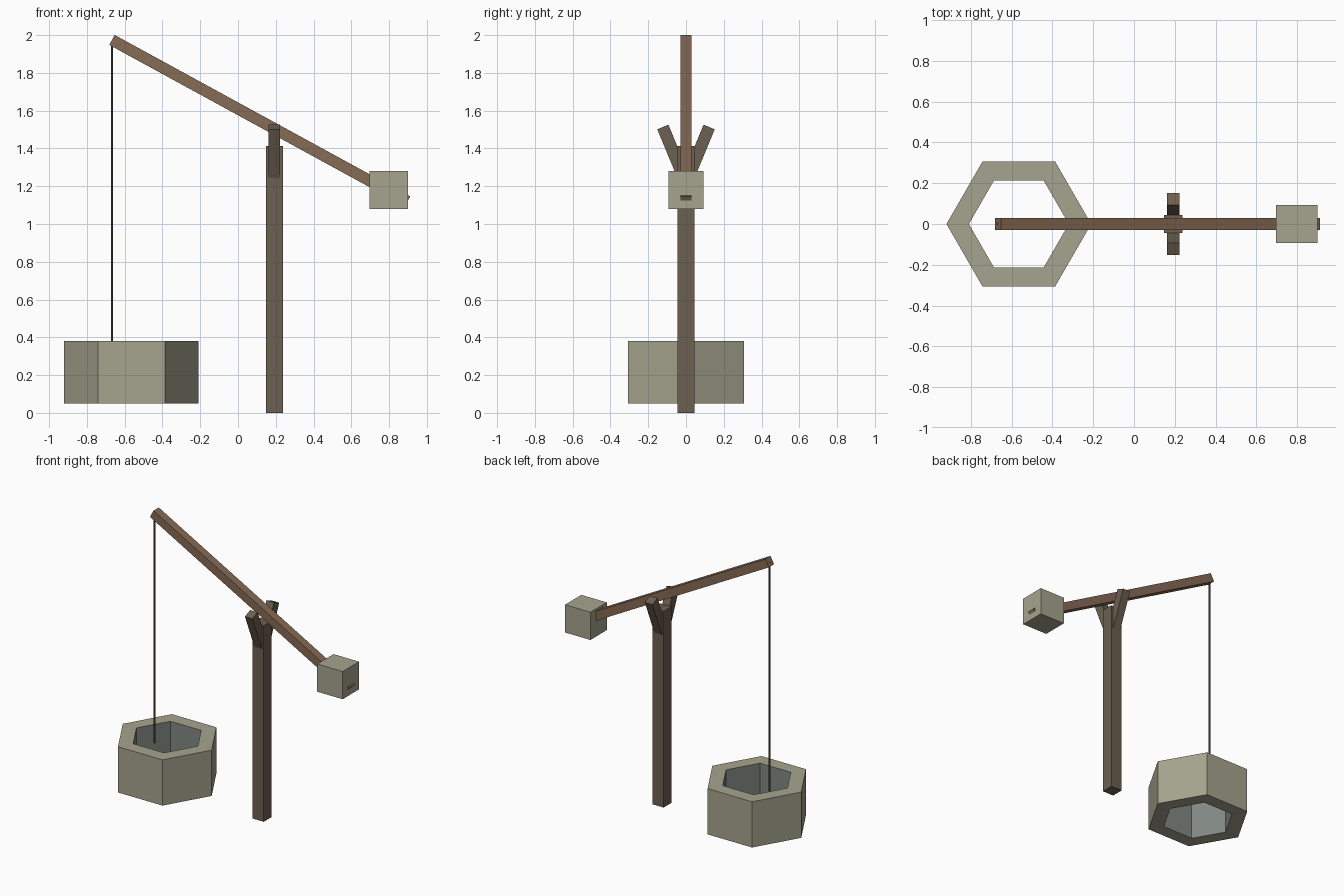
import bpy, bmesh
from math import sin, cos, pi, radians
from mathutils import Matrix

if "Cube" in bpy.data.objects:
    bpy.data.objects.remove(bpy.data.objects["Cube"])


def material(name, rgb):
    m = bpy.data.materials.new(name)
    m.diffuse_color = (*rgb, 1)
    m.use_nodes = True
    m.node_tree.nodes["Principled BSDF"].inputs["Base Color"].default_value = m.diffuse_color
    return m


DARK_WOOD = material("dark_wood", (0.15, 0.115, 0.08))
WOOD = material("wood", (0.24, 0.145, 0.09))
STONE = material("stone", (0.38, 0.37, 0.27))
WET_STONE = material("wet_stone", (0.22, 0.25, 0.23))
ROPE = material("rope", (0.12, 0.09, 0.06))


def make(name, bm, *mats):
    bmesh.ops.recalc_face_normals(bm, faces=bm.faces)
    me = bpy.data.meshes.new(name)
    bm.to_mesh(me)
    bm.free()
    ob = bpy.data.objects.new(name, me)
    bpy.context.collection.objects.link(ob)
    for m in mats:
        me.materials.append(m)
    return ob


def box(name, loc, size, mat, axis='Y', angle=0):
    bm = bmesh.new()
    bmesh.ops.create_cube(bm, size=1, matrix=Matrix.Diagonal((*size, 1)))
    ob = make(name, bm, mat)
    ob.matrix_world = Matrix.Translation(loc) @ Matrix.Rotation(radians(angle), 4, axis)
    return ob


# Upright post with a forked top
box("post", (0.192, 0, 0.707), (0.09, 0.09, 1.414), DARK_WOOD)
for side, name in ((-1, "fork_front"), (1, "fork_back")):
    box(name, (0.192, side * 0.069, 1.384), (0.06, 0.064, 0.28), DARK_WOOD, 'X', -side * 22.5)

# Tilted sweep beam and its counterweight
box("beam", (0.115, 0, 1.547), (1.783, 0.06, 0.06), WOOD, 'Y', 28.65)
box("counterweight", (0.799, 0, 1.18), (0.203, 0.186, 0.2), STONE)

# Rope hanging into the well
bm = bmesh.new()
bmesh.ops.create_cone(bm, cap_ends=True, segments=6, radius1=0.0065, radius2=0.0065,
                      depth=1.66, matrix=Matrix.Translation((-0.667, 0, 1.14)))
make("rope", bm, ROPE)

# Hexagonal well ring: a rectangular section carried round six corners
bm = bmesh.new()
section = ((0.355, 0.05), (0.355, 0.38), (0.245, 0.38), (0.245, 0.05))
rings = [[bm.verts.new((-0.565 + r * cos(i * pi / 3), r * sin(i * pi / 3), z))
          for r, z in section] for i in range(6)]
for i in range(6):
    a, b = rings[i], rings[(i + 1) % 6]
    for k in range(4):
        n = (k + 1) % 4
        f = bm.faces.new((a[k], b[k], b[n], a[n]))
        f.material_index = int(k == 2)  # inner wall
make("well_ring", bm, STONE, WET_STONE)
